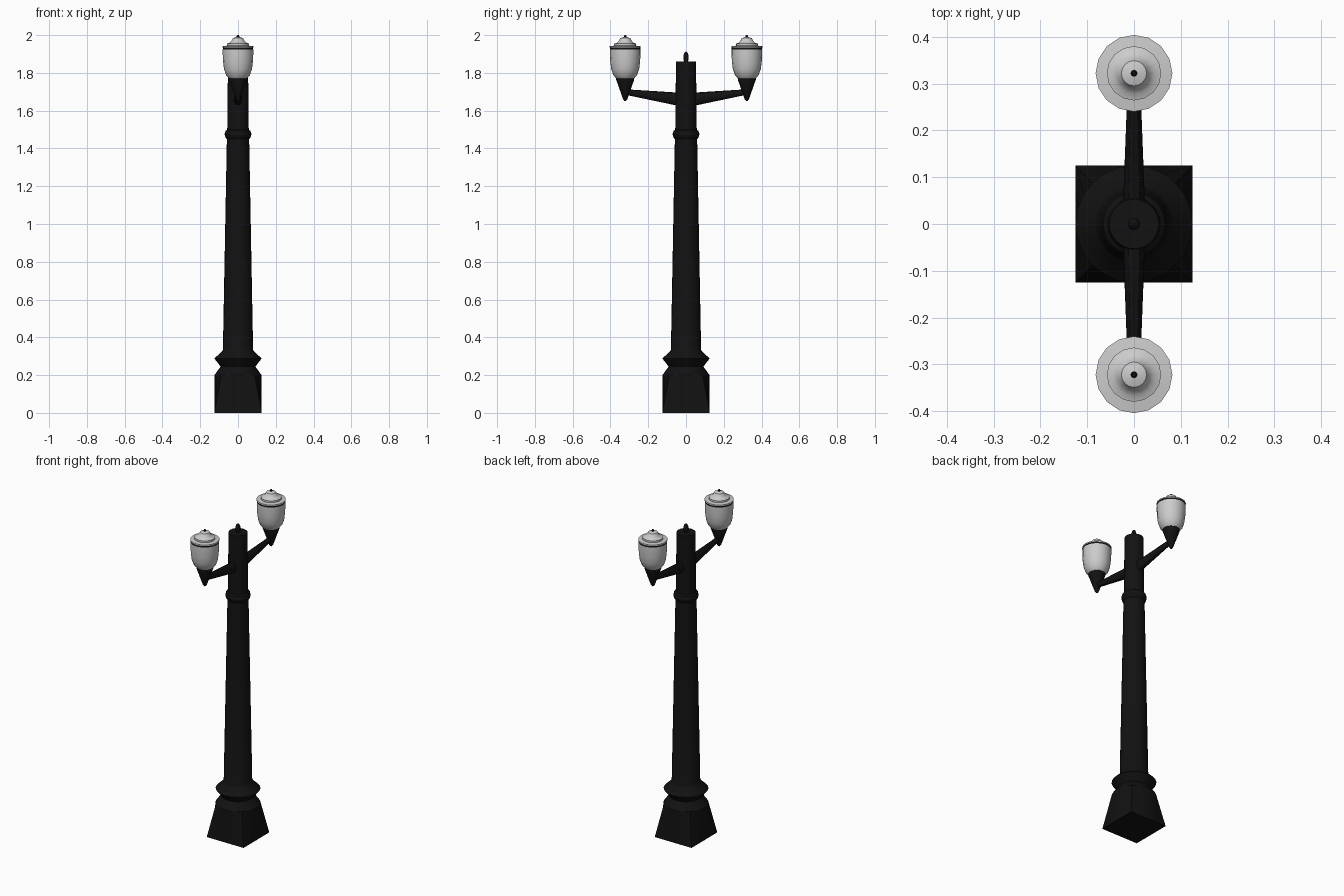
import bpy, bmesh, math
from mathutils import Vector

if "Cube" in bpy.data.objects:
    bpy.data.objects.remove(bpy.data.objects["Cube"])


def material(name, value):
    m = bpy.data.materials.new(name)
    m.diffuse_color = (value, value, value, 1)
    m.use_nodes = True
    m.node_tree.nodes["Principled BSDF"].inputs["Base Color"].default_value = m.diffuse_color
    return m


iron = material("black_iron", 0.006)
glass = material("pale_glass", 0.6)


def circle(r, z, n):
    return [Vector((r * math.cos(2 * math.pi * i / n), r * math.sin(2 * math.pi * i / n), z))
            for i in range(n)]


def loft(name, rings, mat):
    """Skin a stack of equal-sized rings and cap both ends."""
    bm = bmesh.new()
    rows = [[bm.verts.new(p) for p in ring] for ring in rings]
    n = len(rows[0])
    for a, b in zip(rows, rows[1:]):
        for i in range(n):
            j = (i + 1) % n
            bm.faces.new((a[i], a[j], b[j], b[i]))
    bm.faces.new(rows[0][::-1])
    bm.faces.new(rows[-1])
    bmesh.ops.recalc_face_normals(bm, faces=bm.faces)
    me = bpy.data.meshes.new(name)
    bm.to_mesh(me)
    bm.free()
    me.materials.append(mat)
    ob = bpy.data.objects.new(name, me)
    bpy.context.collection.objects.link(ob)
    bpy.context.view_layer.objects.active = ob
    for o in bpy.context.selected_objects:
        o.select_set(False)
    ob.select_set(True)
    bpy.ops.object.shade_smooth_by_angle(angle=math.radians(30))
    return ob


def turned(name, profile, mat, y=0, n=16):
    rings = [[p + Vector((0, y, 0)) for p in circle(r, z, n)] for r, z in profile]
    return loft(name, rings, mat)


# Plinth: square foot blending into a round top
top = circle(0.125, 0.2, 24)
foot = []
for p in top:
    k = 0.125 / max(abs(p.x), abs(p.y))
    foot.append(Vector((p.x * k, p.y * k, 0)))
loft("plinth", [foot, top], iron)

# Column with base moulding, taper and collar
turned("column", [(0.125, 0.2), (0.092, 0.245), (0.125, 0.288), (0.083, 0.328),
                  (0.080, 0.335), (0.059, 1.45), (0.066, 1.457), (0.071, 1.475),
                  (0.066, 1.493), (0.057, 1.50), (0.053, 1.86)], iron, n=24)
turned("top_finial", [(0.009, 1.855), (0.013, 1.87), (0.013, 1.895), (0.009, 1.907),
                      (0.003, 1.912)], iron, n=12)

for side, s in (("front", -1), ("back", 1)):
    y = 0.322 * s
    # Tapered oval arm
    rings = []
    for d, w, h, z in ((0, 0.025, 0.038, 1.655), (0.315, 0.013, 0.015, 1.698)):
        rings.append([Vector((w * p.x, d * s, z + h * p.y)) for p in circle(1, 0, 12)])
    loft(side + "_arm", rings, iron)
    # Lamp: holder, globe, band, lid, finial
    turned(side + "_lamp_holder", [(0.005, 1.652), (0.011, 1.66), (0.048, 1.765),
                                   (0.048, 1.775)], iron, y)
    turned(side + "_globe", [(0.047, 1.77), (0.063, 1.788), (0.074, 1.82), (0.079, 1.86),
                             (0.081, 1.90), (0.081, 1.925)], glass, y)
    turned(side + "_band", [(0.080, 1.922), (0.080, 1.936)], iron, y)
    turned(side + "_lid", [(0.082, 1.934), (0.082, 1.941), (0.058, 1.944), (0.058, 1.955),
                           (0.045, 1.959), (0.034, 1.969), (0.027, 1.984),
                           (0.008, 1.990)], glass, y)
    turned(side + "_lamp_finial", [(0.006, 1.986), (0.007, 1.994), (0.004, 2.0)], iron, y, 8)
